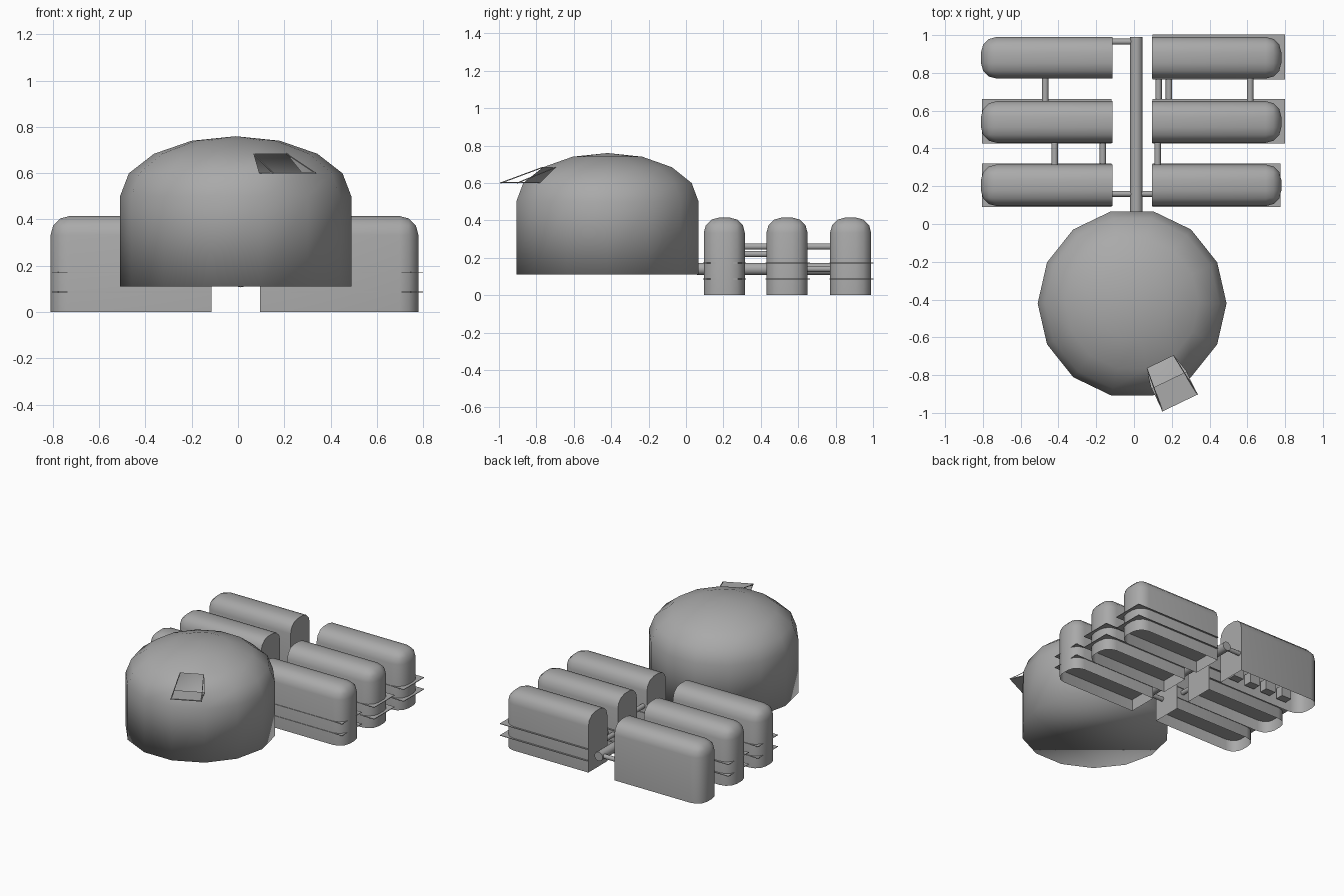
import bpy, bmesh, math
from mathutils import Vector, Matrix

if "Cube" in bpy.data.objects:
    bpy.data.objects.remove(bpy.data.objects["Cube"])

grey = bpy.data.materials.new("plain_grey")
grey.use_nodes = True
GREY = (0.4, 0.4, 0.4, 1)
grey.diffuse_color = GREY
grey.node_tree.nodes["Principled BSDF"].inputs["Base Color"].default_value = GREY


def finish(bm, name, smooth=None):
    mesh = bpy.data.meshes.new(name)
    bm.to_mesh(mesh)
    bm.free()
    mesh.materials.append(grey)
    obj = bpy.data.objects.new(name, mesh)
    bpy.context.collection.objects.link(obj)
    if smooth is not None:
        bpy.ops.object.select_all(action='DESELECT')
        obj.select_set(True)
        bpy.context.view_layer.objects.active = obj
        bpy.ops.object.shade_smooth_by_angle(angle=math.radians(smooth))
    return obj


def box(name, lo, hi):
    lo, hi = Vector(lo), Vector(hi)
    bm = bmesh.new()
    bmesh.ops.create_cube(bm, size=1, matrix=Matrix.Translation((lo + hi) / 2)
                          @ Matrix.Diagonal((*(hi - lo), 1)))
    return finish(bm, name)


def tube(name, a, b, r, sides=12):
    a, b = Vector(a), Vector(b)
    turn = (b - a).to_track_quat('Z', 'Y').to_matrix().to_4x4()
    bm = bmesh.new()
    bmesh.ops.create_cone(bm, cap_ends=True, segments=sides, radius1=r, radius2=r,
                          depth=(b - a).length,
                          matrix=Matrix.Translation((a + b) / 2) @ turn)
    return finish(bm, name, 40)


# Main dome: straight wall and half-ellipsoid roof, one roof panel left open
SIDES, R, RISE, WALL = 14, 0.5, 0.26, 0.5
CENTRE = Vector((-0.01, -0.42, 0))
HATCH = 11
profile = [(R, 0.11)] + [(R * math.cos(t), WALL + RISE * math.sin(t))
                         for t in (math.radians(22.5 * k) for k in range(4))]


def ring_point(r, z, i):
    a = math.tau * i / SIDES
    return CENTRE + Vector((r * math.cos(a), r * math.sin(a), z))


bm = bmesh.new()
rings = [[bm.verts.new(ring_point(r, z, i)) for i in range(SIDES)] for r, z in profile]
apex = bm.verts.new(CENTRE + Vector((0, 0, WALL + RISE)))
bm.faces.new(rings[0][::-1])
for k in range(len(rings) - 1):
    for i in range(SIDES):
        if (k, i) != (2, HATCH):
            j = (i + 1) % SIDES
            bm.faces.new((rings[k][i], rings[k][j], rings[k + 1][j], rings[k + 1][i]))
for i in range(SIDES):
    bm.faces.new((rings[-1][i], rings[-1][(i + 1) % SIDES], apex))
finish(bm, "dome", 180)

# Lowered hatch flap with its two stays
low = [ring_point(*profile[2], HATCH + n) for n in (0, 1)]
top = [ring_point(*profile[3], HATCH + n) for n in (0, 1)]
mid = math.tau * (HATCH + 0.5) / SIDES
out = Vector((math.cos(mid), math.sin(mid), 0)) * 0.135
bm = bmesh.new()
quad = [low[0], low[0] + out, low[1] + out, low[1]]
face = bm.faces.new([bm.verts.new(p) for p in quad])
solid = bmesh.ops.extrude_face_region(bm, geom=[face])
for v in solid["geom"]:
    if isinstance(v, bmesh.types.BMVert):
        v.co.z += 0.006
bmesh.ops.recalc_face_normals(bm, faces=bm.faces)
finish(bm, "hatch_flap")
for side, a, b in zip(("left", "right"), low[::-1], top[::-1]):
    tube("hatch_stay_" + side, b, a + out, 0.003, 6)


# Living modules: open-bottomed shells with a rounded roof and outer end
def module(name, side, inner, outer, y0, y1):
    bm = bmesh.new()
    w, h = outer - inner, 0.415
    bmesh.ops.create_cube(bm, size=1, matrix=Matrix.Translation(
        (side * (inner + outer) / 2, (y0 + y1) / 2, h / 2))
        @ Matrix.Diagonal((w, y1 - y0, h, 1)))
    bm.normal_update()
    bmesh.ops.delete(bm, geom=[f for f in bm.faces if f.normal.z < -0.9],
                     context='FACES_ONLY')
    split = side * (inner + outer) / 2

    def rounded(e):
        ends = [v.co for v in e.verts]
        is_outer = all((c.x - split) * side > 0 for c in ends)
        on_top = all(c.z > 0.1 for c in ends)
        along_x = abs(ends[0].x - ends[1].x) > 0.1
        upright = abs(ends[0].z - ends[1].z) > 0.1
        return (on_top and (along_x or is_outer)) or (upright and is_outer)

    bmesh.ops.bevel(bm, geom=[e for e in bm.edges if rounded(e)], offset=0.082,
                    offset_type='OFFSET', segments=3, profile=0.5, affect='EDGES')
    finish(bm, name, 40)


rows = (("front", 0.095, 0.315), ("middle", 0.43, 0.65), ("back", 0.77, 0.99))
for side, label, inner, outer in ((1, "left", 0.095, 0.78), (-1, "right", 0.115, 0.81)):
    for row, y0, y1 in rows:
        module(f"module_{label}_{row}", side, inner, outer, y0, y1)
        # Floor decks reaching past the rounded corners
        if (label, row) != ("right", "back"):
            tip = 0.8 if label == "left" and row != "front" else outer - 0.005
            edge = y1 + (0.012 if row != "front" else 0.005)
            for level, z in (("lower", 0.085), ("upper", 0.17)):
                xs = sorted((side * (inner + 0.003), side * tip))
                box(f"deck_{label}_{row}_{level}", (xs[0], y0 - 0.004, z),
                    (xs[1], edge, z + 0.004))

# Furniture inside the module without decks
for n in range(4):
    x = -0.22 - n * 0.14
    box(f"locker_{n + 1}", (x - 0.04, 0.78, 0.05), (x + 0.04, 0.84, 0.13))

# Main corridor and cross tubes
tube("corridor", (0.012, 0.06, 0.14), (0.012, 0.99, 0.14), 0.033, 16)
tube("front_cross_tube", (-0.12, 0.16, 0.14), (0.1, 0.16, 0.14), 0.016)
tube("back_cross_tube", (-0.12, 0.965, 0.14), (0.012, 0.965, 0.14), 0.016)

# Links between neighbouring modules
front_gap, back_gap = (0.31, 0.435), (0.645, 0.775)
links = ((-0.47, back_gap, 0.26), (0.13, back_gap, 0.14), (0.185, back_gap, 0.14),
         (0.615, back_gap, 0.26), (-0.42, front_gap, 0.26),
         (-0.165, front_gap, 0.14), (0.125, front_gap, 0.22))
for n, (x, (ya, yb), z) in enumerate(links):
    tube(f"link_tube_{n + 1}", (x, ya, z), (x, yb, z), 0.017)
